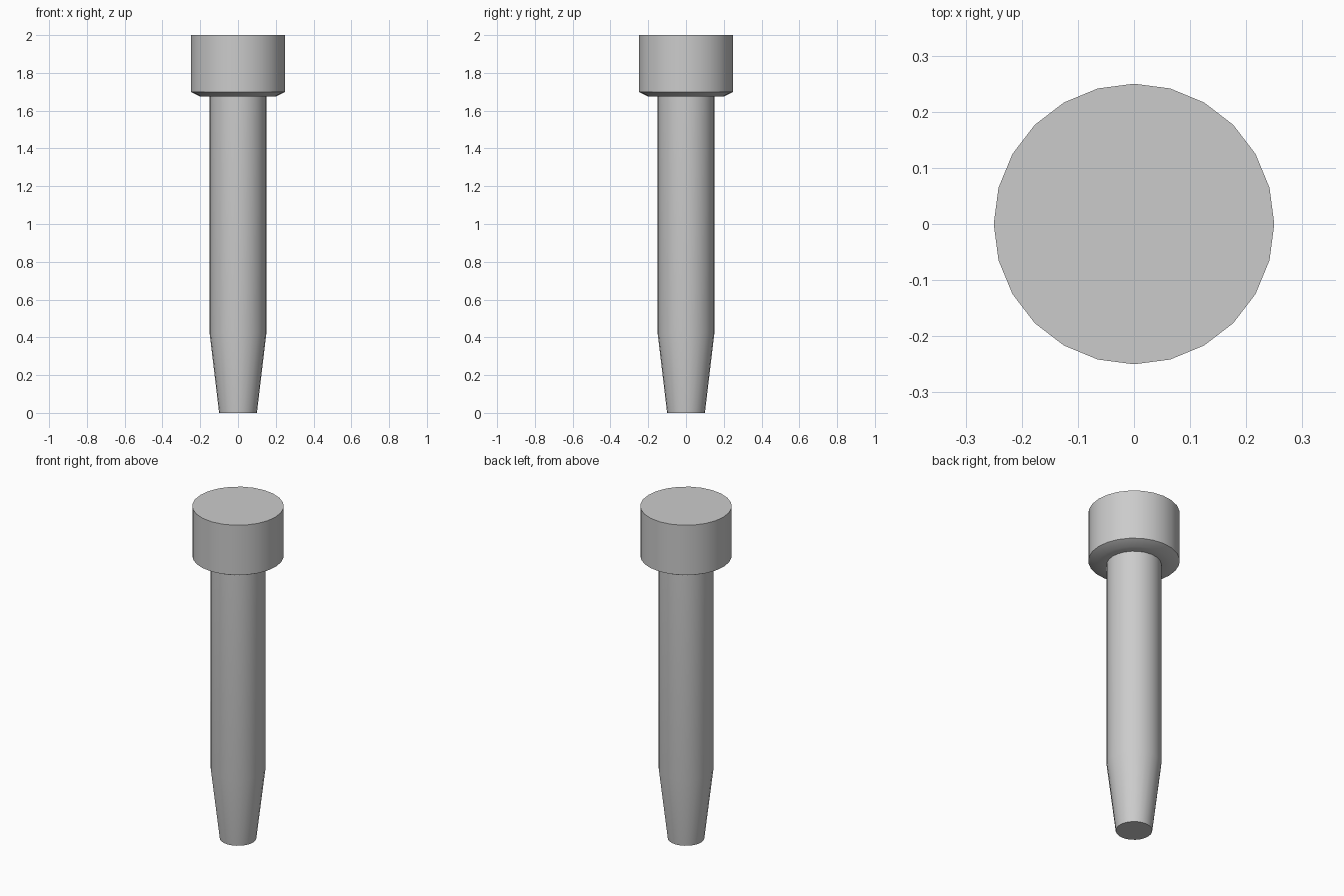
import bpy, bmesh
from math import cos, sin, pi, radians

if "Cube" in bpy.data.objects:
    bpy.data.objects.remove(bpy.data.objects["Cube"])

SIDES = 24


def lathe(name, profile):
    """Closed solid turned around z from (radius, height) points, bottom to top."""
    bm = bmesh.new()
    rings = [[bm.verts.new((r * cos(2 * pi * i / SIDES), r * sin(2 * pi * i / SIDES), z))
              for i in range(SIDES)] for r, z in profile]
    for low, high in zip(rings, rings[1:]):
        for i in range(SIDES):
            j = (i + 1) % SIDES
            bm.faces.new((low[i], low[j], high[j], high[i]))
    bm.faces.new(rings[0][::-1])
    bm.faces.new(rings[-1])
    mesh = bpy.data.meshes.new(name)
    bm.to_mesh(mesh)
    bm.free()
    obj = bpy.data.objects.new(name, mesh)
    bpy.context.collection.objects.link(obj)
    bpy.ops.object.select_all(action='DESELECT')
    obj.select_set(True)
    bpy.context.view_layer.objects.active = obj
    bpy.ops.object.shade_smooth_by_angle(angle=radians(30))
    return obj


# Pin: tapered tip, straight shank, flat shoulder, chamfered collar and head
lathe("headed_pin", [(0.10, 0.0), (0.15, 0.42), (0.15, 1.675),
                     (0.20, 1.675), (0.25, 1.70), (0.25, 2.0)])
